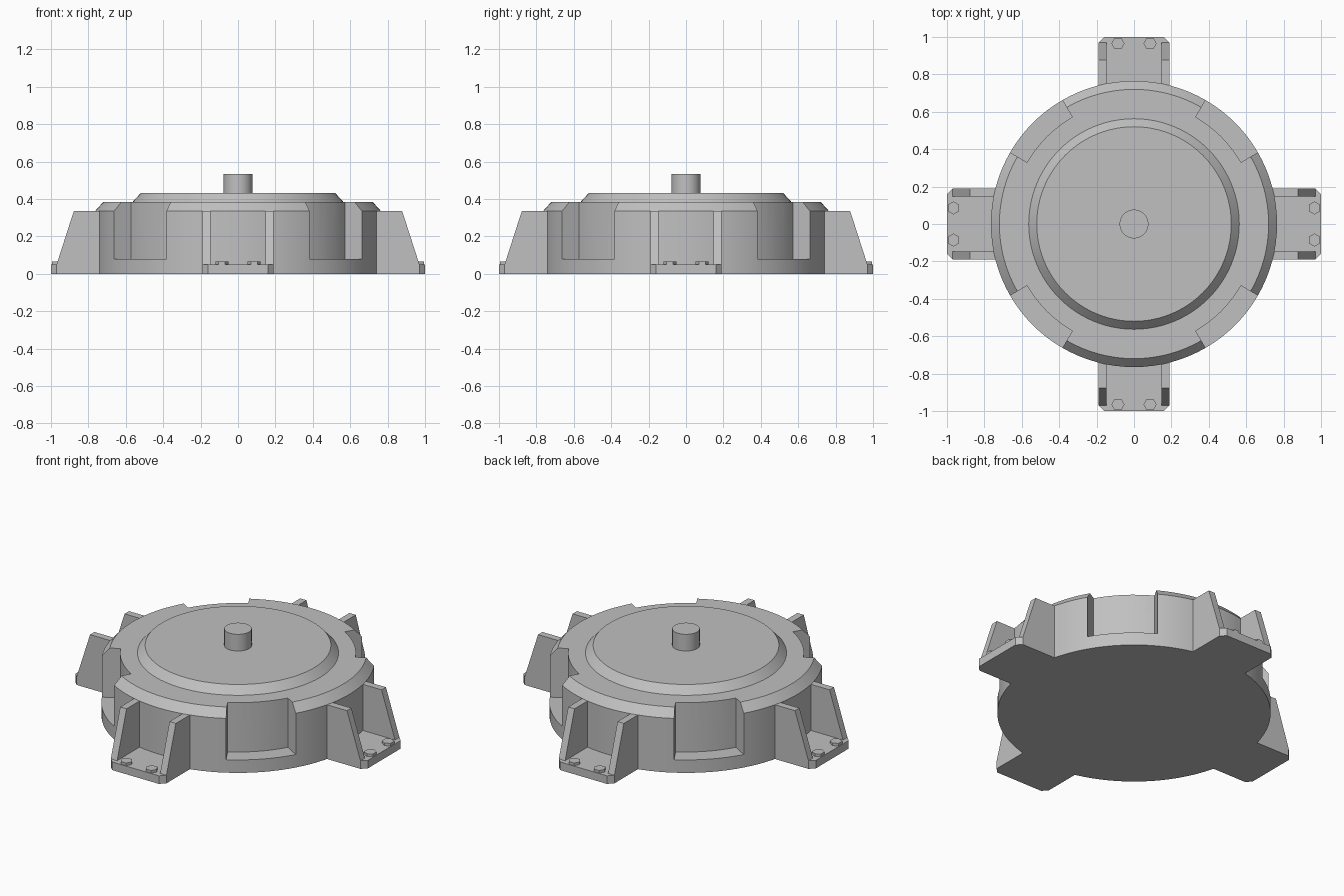
import bpy, bmesh, math
from mathutils import Matrix

if "Cube" in bpy.data.objects:
    bpy.data.objects.remove(bpy.data.objects["Cube"])

grey = bpy.data.materials.new("plain grey")
grey.use_nodes = True
grey.diffuse_color = (0.53, 0.53, 0.53, 1)
grey.node_tree.nodes["Principled BSDF"].inputs["Base Color"].default_value = grey.diffuse_color

SEGMENTS = 96


def finish(name, bm, smooth=False):
    bmesh.ops.recalc_face_normals(bm, faces=bm.faces)
    mesh = bpy.data.meshes.new(name)
    bm.to_mesh(mesh)
    bm.free()
    mesh.materials.append(grey)
    obj = bpy.data.objects.new(name, mesh)
    bpy.context.collection.objects.link(obj)
    if smooth:
        smooth_sides(obj)
    return obj


def smooth_sides(obj):
    bpy.ops.object.select_all(action="DESELECT")
    obj.select_set(True)
    bpy.context.view_layer.objects.active = obj
    bpy.ops.object.shade_smooth_by_angle(angle=math.radians(25))


def lathe(name, profile):
    """Revolve (radius, height) points and cap both ends."""
    bm = bmesh.new()
    rings = []
    for r, z in profile:
        rings.append([bm.verts.new((r * math.cos(a), r * math.sin(a), z))
                      for a in (math.tau * i / SEGMENTS for i in range(SEGMENTS))])
    for low, high in zip(rings, rings[1:]):
        for i in range(SEGMENTS):
            j = (i + 1) % SEGMENTS
            bm.faces.new((low[i], low[j], high[j], high[i]))
    bm.faces.new(rings[0])
    bm.faces.new(rings[-1])
    return finish(name, bm)


def prism(bm, points, offset, matrix=Matrix()):
    """Extrude a closed outline of 3D points along an offset."""
    face = bm.faces.new([bm.verts.new(matrix @ Matrix.Translation(p).translation) for p in points])
    extruded = bmesh.ops.extrude_face_region(bm, geom=[face])["geom"]
    verts = [v for v in extruded if isinstance(v, bmesh.types.BMVert)]
    bmesh.ops.translate(bm, verts=verts, vec=matrix.to_3x3() @ Matrix.Translation(offset).translation)


# Round housing with chamfered rim and raised cover
housing = lathe("housing", [(0.765, 0), (0.765, 0.335), (0.72, 0.385),
                            (0.563, 0.385), (0.52, 0.432)])

# Four pockets cut out of the rim on the diagonals
bm = bmesh.new()
for quarter in range(4):
    angles = [math.radians(30 + 90 * quarter + 30 * i / 8) for i in range(9)]
    inner = [(0.66 * math.cos(a), 0.66 * math.sin(a), 0.08) for a in angles]
    outer = [(0.9 * math.cos(a), 0.9 * math.sin(a), 0.08) for a in reversed(angles)]
    prism(bm, inner + outer, (0, 0, 0.5))
cutter = finish("pocket_cutter", bm)
cutter.hide_render = True

cut = housing.modifiers.new("pockets", "BOOLEAN")
cut.operation = "DIFFERENCE"
cut.solver = "EXACT"
cut.object = cutter
bpy.context.view_layer.objects.active = housing
bpy.ops.object.modifier_apply(modifier=cut.name)
bpy.data.objects.remove(cutter)
smooth_sides(housing)

# Centre shaft
smooth_sides(lathe("shaft", [(0.077, 0.42), (0.077, 0.535)]))

# Mounting feet: chamfered plate, two gusset ribs and two hex bolts each
for quarter, side in enumerate(("back", "right", "front", "left")):
    turn = Matrix.Rotation(math.pi / 2 * quarter, 4, "Z")
    if side in ("right", "left"):
        side = "left" if side == "right" else "right"

    bm = bmesh.new()
    half = [(0.19, 0.7, 0), (0.19, 0.97, 0), (0.16, 1, 0)]
    outline = half + [(-x, y, z) for x, y, z in reversed(half)]
    prism(bm, outline, (0, 0, 0.05), turn)
    finish(side + "_foot_plate", bm)

    bm = bmesh.new()
    for s in (-1, 1):
        x = 0.19 * s
        prism(bm, [(x, 0.7, 0.03), (x, 0.97, 0.03), (x, 0.97, 0.05),
                   (x, 0.878, 0.335), (x, 0.7, 0.335)], (-0.043 * s, 0, 0), turn)
    finish(side + "_gusset_ribs", bm)

    bm = bmesh.new()
    for s in (-1, 1):
        hexagon = [(0.086 * s + 0.035 * math.cos(a), 0.965 + 0.035 * math.sin(a), 0.04)
                   for a in (math.tau * i / 6 for i in range(6))]
        prism(bm, hexagon, (0, 0, 0.026), turn)
    finish(side + "_foot_bolts", bm)
